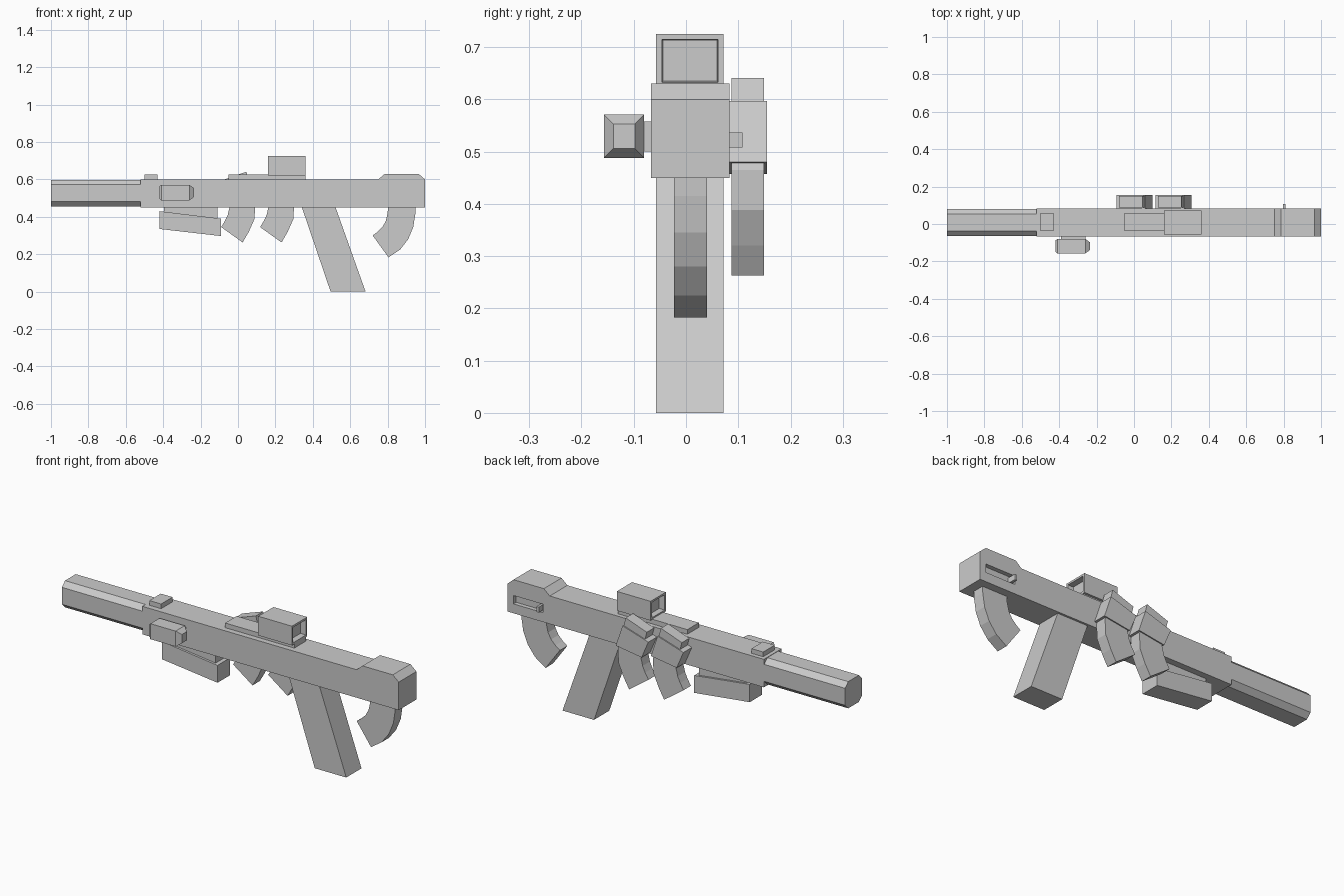
import bpy, bmesh

if "Cube" in bpy.data.objects:
    bpy.data.objects.remove(bpy.data.objects["Cube"])


def prism(name, pts, lo, hi, axis='y'):
    """Extrude a closed 2D profile: (x, z) along y, or (y, z) along x."""
    bm = bmesh.new()
    place = (lambda p, d: (p[0], d, p[1])) if axis == 'y' else (lambda p, d: (d, p[0], p[1]))
    a = [bm.verts.new(place(p, lo)) for p in pts]
    b = [bm.verts.new(place(p, hi)) for p in pts]
    bm.faces.new(a)
    bm.faces.new(b[::-1])
    n = len(pts)
    for i in range(n):
        j = (i + 1) % n
        bm.faces.new((a[i], b[i], b[j], a[j]))
    bmesh.ops.recalc_face_normals(bm, faces=bm.faces)
    me = bpy.data.meshes.new(name)
    bm.to_mesh(me)
    bm.free()
    ob = bpy.data.objects.new(name, me)
    bpy.context.collection.objects.link(ob)
    return ob


def box(name, x0, x1, y0, y1, z0, z1):
    return prism(name, [(x0, z0), (x1, z0), (x1, z1), (x0, z1)], y0, y1)


def band(name, inner, outer, y0, y1):
    """Curved magazine as one strip of segments between two edge lines."""
    bm = bmesh.new()
    rings = [[bm.verts.new((p[0], y, p[1])) for p, y in ((i, y0), (o, y0), (o, y1), (i, y1))]
             for i, o in zip(inner, outer)]
    for r, s in zip(rings, rings[1:]):
        for k in range(4):
            m = (k + 1) % 4
            bm.faces.new((r[k], r[m], s[m], s[k]))
    bm.faces.new(rings[0])
    bm.faces.new(rings[-1])
    bmesh.ops.recalc_face_normals(bm, faces=bm.faces)
    me = bpy.data.meshes.new(name)
    bm.to_mesh(me)
    bm.free()
    ob = bpy.data.objects.new(name, me)
    bpy.context.collection.objects.link(ob)
    return ob


def shift(pts, dx):
    return [(x + dx, z) for x, z in pts]


# receiver with raised rear hump
receiver = prism("receiver", [(-.52, .45), (1, .45), (1, .6), (.965, .63), (.785, .63),
                              (.75, .6), (-.52, .6)], -.067, .083)

# cocking slot in the back side, with its handle
cutter = box("slot_cutter", .79, .965, .06, .12, .5, .545)
cutter.hide_render = True
cutter.hide_viewport = True
cut = receiver.modifiers.new("slot", 'BOOLEAN')
cut.operation = 'DIFFERENCE'
cut.solver = 'EXACT'
cut.object = cutter
box("cocking_handle", .797, .811, .055, .108, .508, .537)

# eight-sided barrel shroud
y0, y1, z0, z1, c = -.063, .08, .455, .598, .026
prism("barrel", [(y0 + c, z0), (y1 - c, z0), (y1, z0 + c), (y1, z1 - c),
                 (y1 - c, z1), (y0 + c, z1), (y0, z1 - c), (y0, z0 + c)], -1, -.515, 'x')

# top rail, front sight and scope recessed at both ends
box("top_rail", -.05, .36, -.037, .06, .595, .625)
box("front_sight", -.5, -.43, -.037, .06, .595, .625)
scope = box("scope", .16, .36, -.057, .072, .622, .725)
bm = bmesh.new()
bm.from_mesh(scope.data)
bm.normal_update()
ends = [f for f in bm.faces if abs(f.normal.x) > .9]
bmesh.ops.inset_individual(bm, faces=ends, thickness=.015)
bmesh.ops.inset_individual(bm, faces=ends, thickness=.003, depth=-.03)
bm.to_mesh(scope.data)
bm.free()

# slanted rear grip
prism("grip", [(.34, .455), (.52, .455), (.682, 0), (.495, 0)], -.057, .072)

# foregrip hanging from a narrower connector
prism("foregrip", [(-.42, .43), (-.42, .335), (-.09, .297), (-.09, .39)], -.045, .06)
prism("foregrip_mount", [(-.395, .455), (-.395, .40), (-.11, .37), (-.11, .455)], -.033, .049)

# loaded curved magazine
band("magazine",
     [(.802, .455), (.80, .42), (.79, .377), (.772, .345), (.747, .32), (.72, .30)],
     [(.95, .455), (.948, .415), (.937, .345), (.91, .28), (.867, .225), (.805, .183)],
     -.023, .04)

# two spare magazines in side holders
inner = [(-.08, .597), (-.043, .46), (-.055, .41), (-.09, .345)]
outer = [(.045, .641), (.092, .465), (.088, .388), (.058, .32), (.025, .263)]
inner.insert(3, (-.07, .378))
holder = [(-.093, .55), (.06, .597), (.1, .48), (-.053, .457)]
for i in range(2):
    dx = .208 * i
    band(f"spare_magazine_{i + 1}", shift(inner, dx), shift(outer, dx), .087, .149)
    prism(f"magazine_holder_{i + 1}", shift(holder, dx), .081, .155)

# side light: tapered at both ends, fixed by a small mount
bm = bmesh.new()
rings = []
for x, t in ((-.42, .008), (-.41, 0), (-.26, 0), (-.235, .018)):
    ya, yb, za, zb = -.157 + t, -.08 - t, .488 + t, .571 - t
    rings.append([bm.verts.new((x, y, z)) for y, z in ((ya, za), (yb, za), (yb, zb), (ya, zb))])
for r, s in zip(rings, rings[1:]):
    for k in range(4):
        m = (k + 1) % 4
        bm.faces.new((r[k], r[m], s[m], s[k]))
bm.faces.new(rings[0])
bm.faces.new(rings[-1])
bmesh.ops.recalc_face_normals(bm, faces=bm.faces)
light_mesh = bpy.data.meshes.new("side_light")
bm.to_mesh(light_mesh)
bm.free()
bpy.context.collection.objects.link(bpy.data.objects.new("side_light", light_mesh))
box("side_light_mount", -.39, -.26, -.085, -.06, .5, .558)
